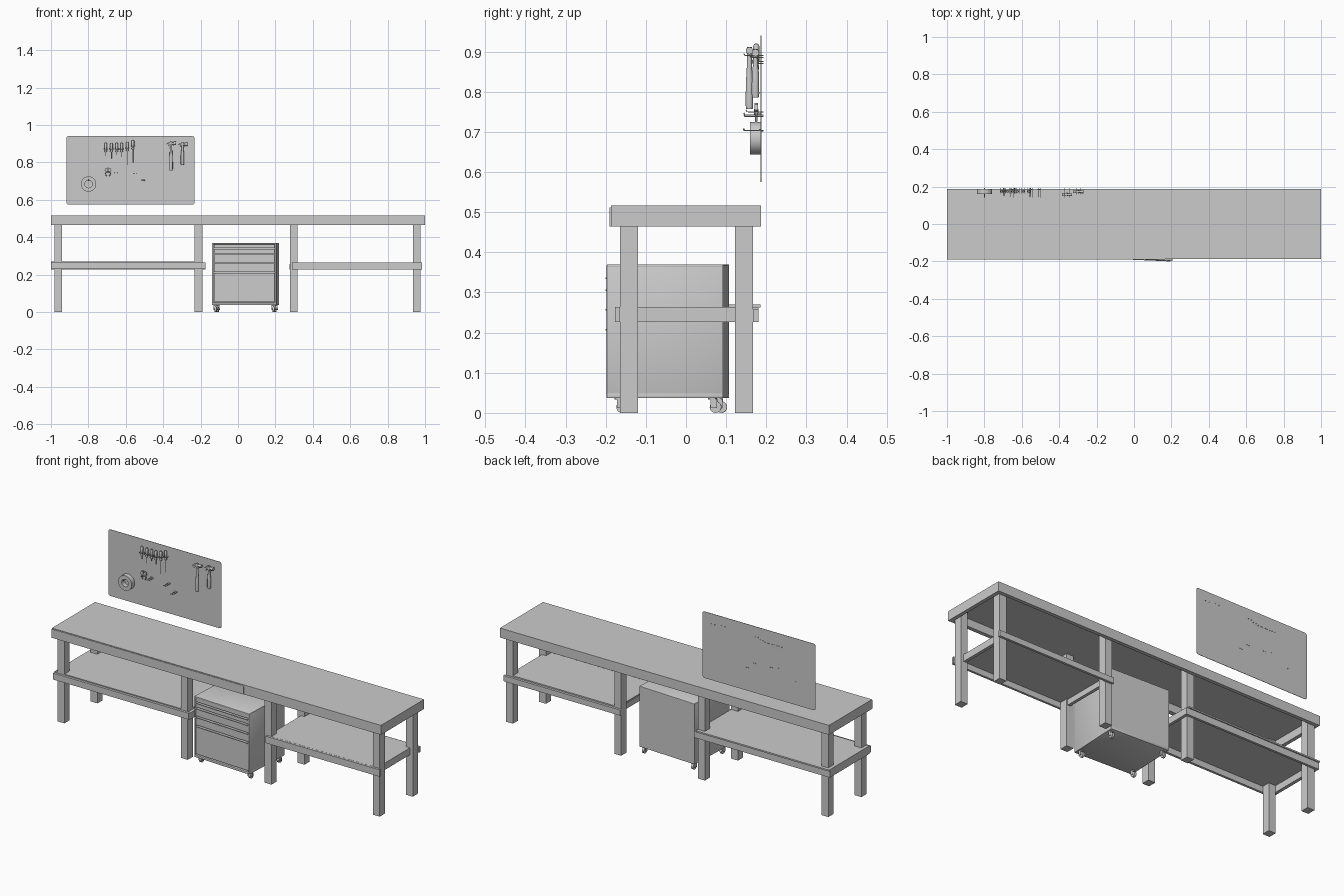
import bpy, bmesh
from math import radians, pi, cos, sin
from mathutils import Matrix, Vector

if "Cube" in bpy.data.objects:
    bpy.data.objects.remove(bpy.data.objects["Cube"])


def mesh_obj(name, bm, smooth=False):
    me = bpy.data.meshes.new(name)
    bmesh.ops.recalc_face_normals(bm, faces=bm.faces)
    bm.to_mesh(me)
    bm.free()
    ob = bpy.data.objects.new(name, me)
    bpy.context.collection.objects.link(ob)
    if smooth:
        bpy.ops.object.select_all(action='DESELECT')
        bpy.context.view_layer.objects.active = ob
        ob.select_set(True)
        bpy.ops.object.shade_smooth_by_angle(angle=radians(35))
    return ob


def box(name, x, y, z, bevel=0):
    """Box from (min, max) ranges."""
    bm = bmesh.new()
    bmesh.ops.create_cube(bm, size=1)
    for v in bm.verts:
        v.co = [r[0] if c < 0 else r[1] for c, r in zip(v.co, (x, y, z))]
    if bevel:
        bmesh.ops.bevel(bm, geom=bm.edges[:], offset=bevel, segments=2, profile=0.5, affect='EDGES')
    return mesh_obj(name, bm, bevel > 0)


def lathe(name, profile, loc, axis='Z', n=16):
    """Spin (radius, height) points; the last point joins the end caps."""
    bm = bmesh.new()
    vs = [bm.verts.new((r, 0, h)) for r, h in profile]
    es = [bm.edges.new(p) for p in zip(vs, vs[1:])]
    bmesh.ops.spin(bm, geom=vs + es, cent=(0, 0, 0), axis=(0, 0, 1), angle=2 * pi, steps=n)
    bmesh.ops.remove_doubles(bm, verts=bm.verts, dist=1e-5)
    rot = {'X': Matrix.Rotation(pi / 2, 4, 'Y'), 'Y': Matrix.Rotation(pi / 2, 4, 'X')}
    bm.transform(Matrix.Translation(loc) @ rot.get(axis, Matrix()))
    return mesh_obj(name, bm, True)


def rod(name, r, length, loc, axis='Z', n=12):
    h = length / 2
    return lathe(name, [(0, -h), (r, -h), (r, h), (0, h)], loc, axis, n)


def wire(name, pts, r=0.0015):
    cu = bpy.data.curves.new(name, 'CURVE')
    cu.dimensions = '3D'
    cu.bevel_depth, cu.bevel_resolution, cu.use_fill_caps = r, 1, True
    sp = cu.splines.new('POLY')
    sp.points.add(len(pts) - 1)
    for p, c in zip(sp.points, pts):
        p.co = (*c, 1)
    ob = bpy.data.objects.new(name, cu)
    bpy.context.collection.objects.link(ob)
    return ob


def slab(name, outline, y, depth):
    """Extrude an (x, z) outline along y."""
    bm = bmesh.new()
    f = bm.faces.new([bm.verts.new((a, y, b)) for a, b in outline])
    new = bmesh.ops.extrude_face_region(bm, geom=[f])['geom']
    bmesh.ops.translate(bm, vec=(0, depth, 0), verts=[v for v in new if isinstance(v, bmesh.types.BMVert)])
    return mesh_obj(name, bm)


# bench top: plywood sheet over a board frame, front board in two lengths
box('bench_top', (-1, 1), (-.187, .187), (.507, .516))
box('front_apron_left', (-1, .165), (-.19, -.166), (.464, .512))
box('front_apron_right', (.166, 1), (-.187, -.166), (.464, .507))
box('back_apron', (-1, 1), (.167, .187), (.464, .507))
for s, n in ((-1, 'left'), (1, 'right')):
    box(n + '_apron', sorted((s * .98, s)), (-.166, .167), (.464, .507))

# eight legs
for i, x in enumerate((-.982, -.232, .277, .935)):
    for n, y in (('front', -.165), ('back', .122)):
        box(f'{n}_leg_{i + 1}', (x, x + .042), (y, y + .045), (0, .507))

# left shelf, its frame wraps around the legs
box('left_shelf_panel', (-1, -.19), (-.164, .186), (.262, .27))
box('left_shelf_front_rail', (-1, -.175), (-.178, -.165), (.23, .265))
box('left_shelf_back_rail', (-1, -.175), (.167, .18), (.226, .262))
box('left_shelf_outer_rail', (-1, -.982), (-.165, .167), (.226, .262))
box('left_shelf_inner_rail', (-.19, -.175), (-.165, .167), (.226, .262))

# right shelf, long rails outside the legs and short rails between them
box('right_shelf_panel', (.297, .96), (-.164, .167), (.257, .264))
box('right_shelf_front_rail', (.29, .984), (-.177, -.165), (.226, .264))
box('right_shelf_back_rail', (.275, .984), (.167, .18), (.226, .257))
box('right_shelf_inner_rail', (.295, .312), (-.165, .167), (.226, .257))
box('right_shelf_outer_rail', (.943, .96), (-.165, .167), (.226, .257))

# rolling drawer cabinet, built around its own centre then turned slightly
W, D = .173, .145
cab = [box('cabinet_core', (-W + .004, W - .004), (-D + .012, D - .002), (.04, .366)),
       box('cabinet_top', (-W, W), (-D, D), (.362, .37), .002),
       box('cabinet_bottom', (-W, W), (-D, D), (.037, .05), .002),
       box('cabinet_back', (-W, W), (D - .006, D), (.04, .368))]
for s, n in ((-1, 'left'), (1, 'right')):
    cab.append(box(f'cabinet_{n}_side', sorted((s * (W - .008), s * W)), (-D, D), (.04, .368), .002))
for i, (a, b) in enumerate(((.342, .362), (.312, .337), (.264, .307), (.214, .259), (.055, .209))):
    cab.append(box(f'drawer_{i + 1}', (-W + .01, W - .01), (-D + .003, -D + .02), (a, b)))
    if i:
        cab.append(box(f'drawer_lip_{i + 1}', (-W + .01, W - .01), (-D - .003, -D + .004), (b - .004, b)))

# casters
for sx in (-1, 1):
    for y in (-.115, .118):
        x = sx * .155
        cab.append(rod('caster_wheel', .0145, .012, (x, y + .008, .0145), 'X', 20))
        cab.append(rod('caster_axle', .003, .024, (x, y + .008, .0145), 'X'))
        cab.append(rod('caster_plate', .011, .005, (x, y, .0355)))
        for k in (-.01, .01):
            cab.append(box('caster_fork', (x + k - .001, x + k + .001), (y - .004, y + .012), (.012, .034)))
turn = Matrix.Translation((.04, -.045, 0)) @ Matrix.Rotation(radians(-2.6), 4, 'Z')
for ob in cab:
    ob.matrix_world = turn

# wall tool panel with rounded corners
outline = []
for cx, cz, a0 in ((-.244, .928, 0), (-.906, .928, 90), (-.906, .587, 180), (-.244, .587, 270)):
    for k in range(5):
        a = radians(a0 + k * 22.5)
        outline.append((cx + .012 * cos(a), cz + .012 * sin(a)))
slab('tool_panel', outline, .186, .002)


def hook(x, z, reach=.03):
    wire('hook', [(x, .193, z), (x, .187 - reach, z), (x, .184 - reach, z + .005)])


# screwdrivers on a row of hooks: x, handle top, tip
for x, top, tip in ((-.707, .905, .835), (-.677, .905, .82), (-.648, .905, .84),
                    (-.622, .905, .83), (-.592, .91, .785), (-.562, .92, .80)):
    e = top - .05
    lathe('screwdriver_handle', [(0, top), (.005, top - .001), (.0075, top - .006), (.0075, top - .028),
                                 (.0045, top - .036), (.007, e + .004), (.006, e), (0, e)],
          (x, .175, 0), n=12)
    rod('screwdriver_shaft', .0022, e - tip, (x, .175, (e + tip) / 2), n=8)
    for s in (-1, 1):
        hook(x + s * .009, top - .035, .02)

# two claw hammers
for x, top, bottom in ((-.358, .912, .757), (-.297, .907, .785)):
    y = .158 if bottom < .77 else .173
    lathe('hammer_handle', [(0, bottom), (.008, bottom), (.0095, bottom + .01), (.009, bottom + .06),
                            (.006, top - .04), (.006, top), (0, top)], (x, y, 0), n=12)
    z = top - .01
    rod('hammer_neck', .006, .026, (x + .008, y, z), 'X')
    rod('hammer_face', .009, .01, (x + .022, y, z), 'X')
    slab('hammer_claw', [(x, z + .007), (x - .014, z + .006), (x - .028, z - .006),
                         (x - .015, z - .003), (x, z - .007)], y - .007, .014)
    for s in (-1, 1):
        hook(x + s * .012, top - .022, .188 - y + .01)

# tape roll with an open core
lathe('tape_roll', [(.02, -.0135), (.041, -.0135), (.041, .0135), (.02, .0135), (.02, -.0135)],
      (-.799, .173, .684), 'Y', 40)
wire('tape_hook', [(-.799, .193, .703), (-.799, .145, .703), (-.799, .143, .708)], .0018)

# hanging pliers
x, z = -.695, .75
rod('pliers_pivot', .007, .012, (x, .175, z), 'Y')
for s in (-1, 1):
    slab('pliers_jaw', [(x, z - .004), (x + s * .018, z + .004), (x + s * .015, z + .018), (x + s * .004, z + .022),
                        (x + s * .001, z + .006)], .171, .008)
    wire('pliers_handle', [(x, .175, z), (x + s * .014, .175, z - .008), (x + s * .008, .175, z - .024)], .003)
hook(x, z, .035)

# spare double hooks
for x, z in ((-.652, .742), (-.55, .738), (-.507, .703)):
    for s in (-.006, .006):
        hook(x + s, z, .04)
    wire('hook_bar', [(x - .009, .184, z + .003), (x + .009, .184, z + .003)], .002)
